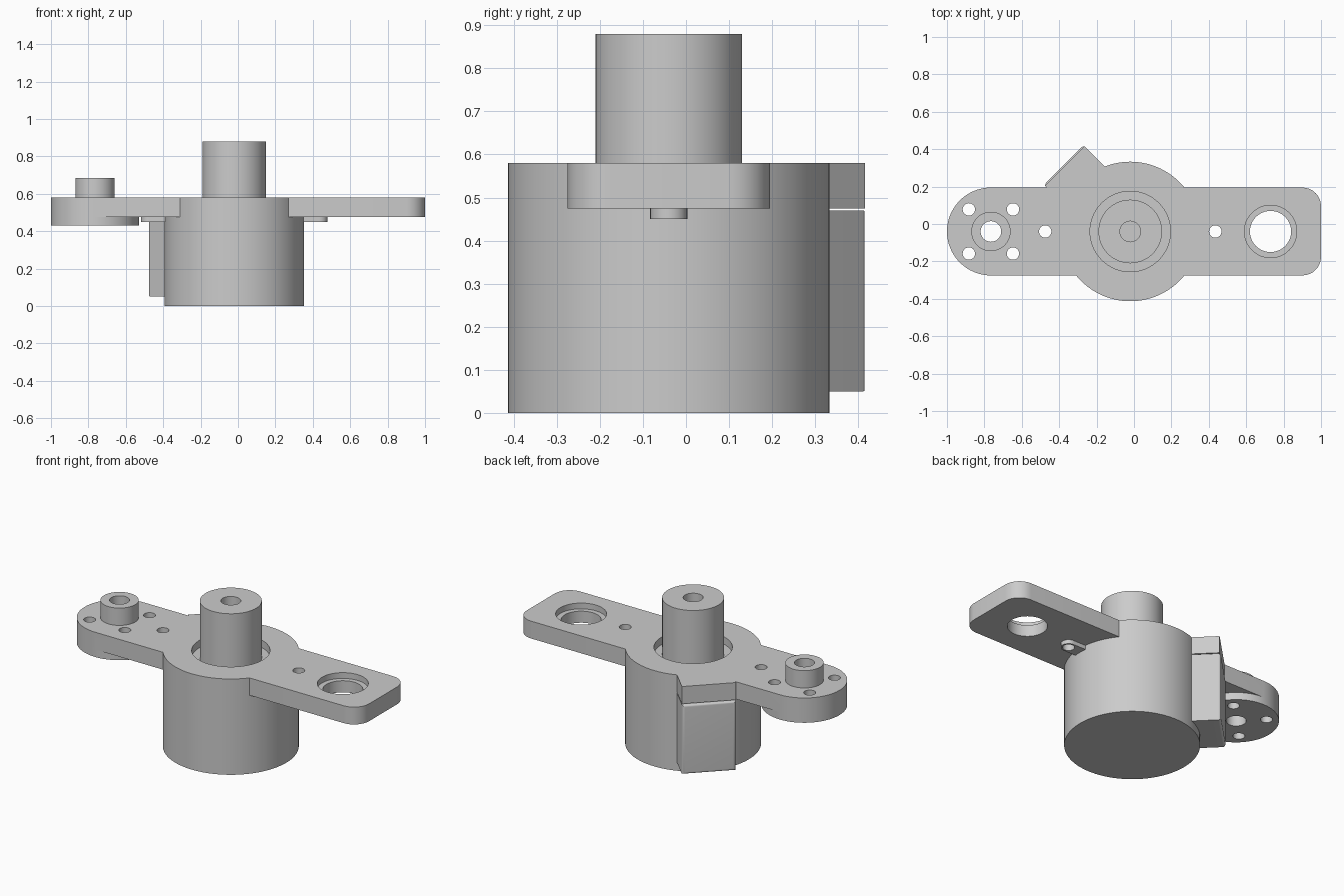
import bpy
import bmesh
import math
from mathutils import Matrix

cube = bpy.data.objects.get("Cube")
if cube:
    bpy.data.objects.remove(cube, do_unlink=True)

grey = bpy.data.materials.new("plain grey metal")
grey.use_nodes = True
colour = (0.6, 0.6, 0.6, 1)
grey.diffuse_color = colour
grey.node_tree.nodes["Principled BSDF"].inputs["Base Color"].default_value = colour

CX, CY = -0.02, -0.04      # motor axis
END_X, BORE_X = -0.765, 0.73
PLATE_LOW, PLATE_TOP = 0.475, 0.58


def finish(name, bm):
    mesh = bpy.data.meshes.new(name)
    bm.to_mesh(mesh)
    bm.free()
    obj = bpy.data.objects.new(name, mesh)
    bpy.context.collection.objects.link(obj)
    mesh.materials.append(grey)
    return obj


def cylinder(name, x, y, radius, low, high, sides=64):
    bm = bmesh.new()
    bmesh.ops.create_cone(bm, cap_ends=True, segments=sides, radius1=radius, radius2=radius,
                          depth=high - low, matrix=Matrix.Translation((x, y, (low + high) / 2)))
    return finish(name, bm)


def block(name, x0, x1, y0, y1, low, high, bevel=0, edge_rule=None, turn=0):
    """Box placed relative to the motor axis, optionally bevelled and turned about it."""
    bm = bmesh.new()
    bmesh.ops.create_cube(bm, size=1)
    bmesh.ops.scale(bm, vec=(x1 - x0, y1 - y0, high - low), verts=bm.verts)
    bmesh.ops.translate(bm, vec=((x0 + x1) / 2, (y0 + y1) / 2, (low + high) / 2), verts=bm.verts)
    if bevel:
        edges = [e for e in bm.edges if edge_rule(e)]
        bmesh.ops.bevel(bm, geom=edges, offset=bevel, segments=8, profile=0.5, affect='EDGES')
    bmesh.ops.rotate(bm, cent=(0, 0, 0), matrix=Matrix.Rotation(turn, 3, 'Z'), verts=bm.verts)
    bmesh.ops.translate(bm, vec=(CX, CY, 0), verts=bm.verts)
    return finish(name, bm)


def combine(target, tools, operation):
    for tool in tools:
        mod = target.modifiers.new("combine", 'BOOLEAN')
        mod.operation = operation
        mod.solver = 'EXACT'
        mod.object = tool
        bpy.context.view_layer.objects.active = target
        bpy.ops.object.modifier_apply(modifier=mod.name)
        bpy.data.objects.remove(tool, do_unlink=True)


def right_corner(edge):
    a, b = edge.verts
    return abs(a.co.z - b.co.z) > 0.01 and a.co.x > 0.5


def outer_edge(edge):
    return all(v.co.y > 0.45 for v in edge.verts)


# Mounting plate: arm, round foot, hub disc, ears and terminal shelf
plate = block("mounting_plate", END_X - CX, 1 - CX, -0.235, 0.235, PLATE_LOW, PLATE_TOP,
              0.1, right_corner)
shelf = block("shelf", -0.15, 0.15, 0.1, 0.495, PLATE_LOW, PLATE_TOP, turn=math.pi / 4)
foot = cylinder("foot", END_X, CY, 0.235, 0.43, PLATE_TOP)
hub = cylinder("hub", CX, CY, 0.373, PLATE_LOW, PLATE_TOP, 96)
combine(plate, [foot, hub, shelf], 'UNION')
ear_holes = (-0.475, 0.435)
for x in ear_holes:
    ear = cylinder("ear", x, CY, 0.043, 0.45, 0.48, 32)
    x_in = 0.3 if x > 0 else -0.3
    lo, hi = sorted((x - CX, x_in))
    neck = block("neck", lo, hi, -0.043, 0.043, 0.45, 0.48)
    combine(plate, [ear, neck], 'UNION')

# Bolt holes, bores and recesses
holes = [cylinder("hole", x, CY, 0.033, 0.3, 0.7, 32) for x in ear_holes]
holes += [cylinder("hole", END_X + sx * 0.118, CY + sy * 0.118, 0.033, 0.3, 0.7, 32)
          for sx in (-1, 1) for sy in (-1, 1)]
holes += [cylinder("hole", END_X, CY, 0.055, 0.3, 0.8, 48),
          cylinder("hole", BORE_X, CY, 0.11, 0.3, 0.8),
          cylinder("hole", BORE_X, CY, 0.14, 0.545, 0.8),
          cylinder("hole", CX, CY, 0.215, 0.535, 0.8)]
combine(plate, holes, 'DIFFERENCE')

# Motor drum and terminal cover
drum = cylinder("motor_drum", CX, CY, 0.373, 0, PLATE_LOW, 96)
cover = block("terminal_cover", -0.15, 0.15, 0.2, 0.502, 0.05, 0.47, 0.015, outer_edge,
              math.pi / 4)

# Drive shaft with blind centre hole
shaft = cylinder("drive_shaft", CX, CY, 0.17, 0.53, 0.88)
combine(shaft, [cylinder("hole", CX, CY, 0.055, 0.78, 1, 48)], 'DIFFERENCE')

# Hollow spigot on the round foot
spigot = cylinder("foot_spigot", END_X, CY, 0.105, PLATE_TOP, 0.685)
combine(spigot, [cylinder("hole", END_X, CY, 0.055, 0.3, 0.8, 48)], 'DIFFERENCE')

for obj in (plate, drum, cover, shaft, spigot):
    bpy.ops.object.select_all(action='DESELECT')
    obj.select_set(True)
    bpy.context.view_layer.objects.active = obj
    bpy.ops.object.shade_smooth_by_angle(angle=math.radians(30))
